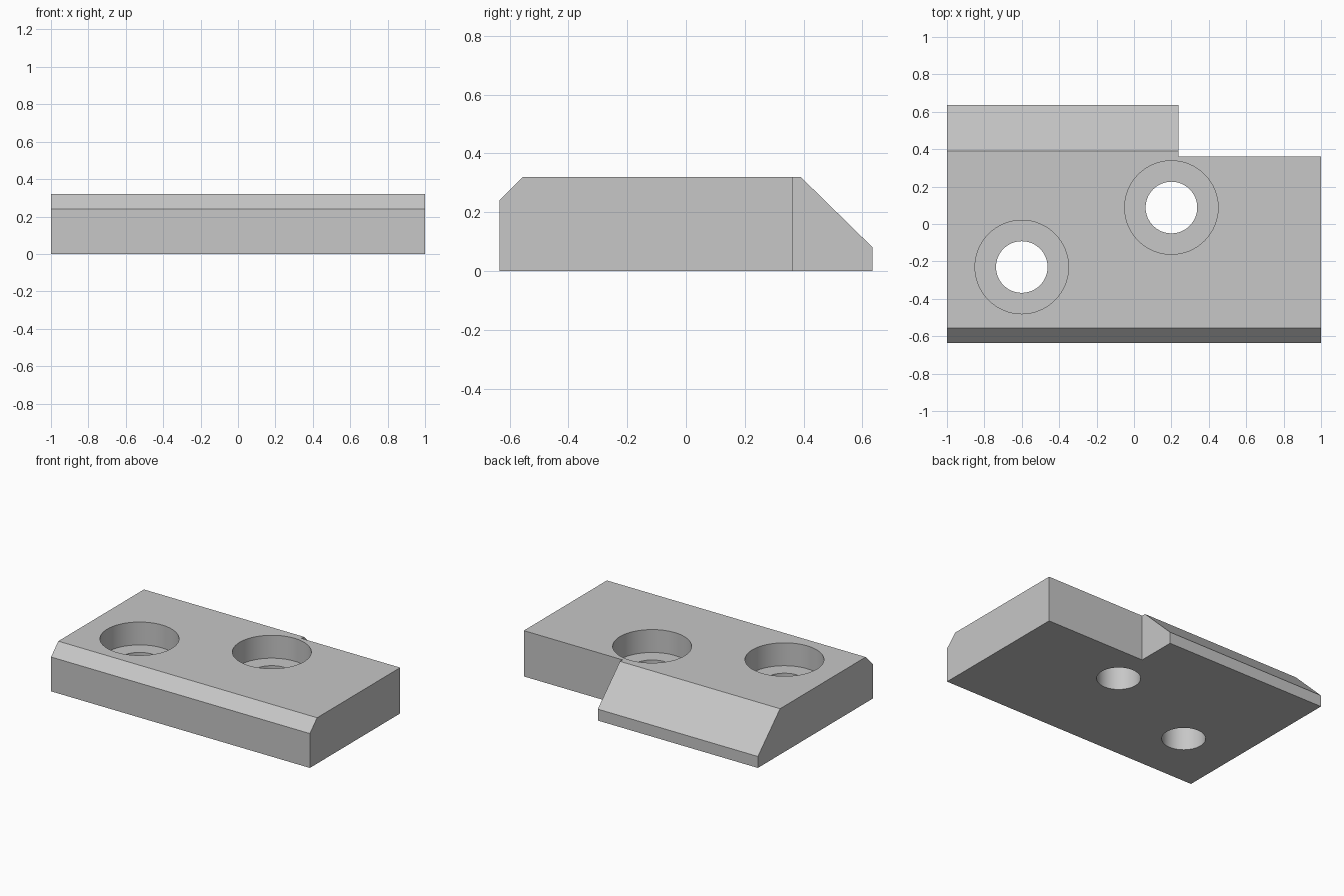
import bpy
import bmesh
import math

cube = bpy.data.objects.get("Cube")
if cube:
    bpy.data.objects.remove(cube, do_unlink=True)

HEIGHT = 0.32
SEAT_Z = 0.16  # floor of the counterbores

grey = bpy.data.materials.new("plain grey")
grey.use_nodes = True
colour = (0.57, 0.57, 0.57, 1)
grey.diffuse_color = colour
grey.node_tree.nodes["Principled BSDF"].inputs["Base Color"].default_value = colour


def add_object(name, bm):
    bmesh.ops.recalc_face_normals(bm, faces=bm.faces)
    mesh = bpy.data.meshes.new(name)
    bm.to_mesh(mesh)
    bm.free()
    mesh.materials.append(grey)
    obj = bpy.data.objects.new(name, mesh)
    bpy.context.collection.objects.link(obj)
    return obj


def extrude_profile(name, profile, x0, x1):
    """Sweep a (y, z) outline along x."""
    bm = bmesh.new()
    face = bm.faces.new([bm.verts.new((x0, y, z)) for y, z in profile])
    result = bmesh.ops.extrude_face_region(bm, geom=[face])
    verts = [v for v in result["geom"] if isinstance(v, bmesh.types.BMVert)]
    bmesh.ops.translate(bm, verts=verts, vec=(x1 - x0, 0, 0))
    return add_object(name, bm)


def stepped_bore(name, x, y):
    """Revolve a through hole with a wider counterbore above it."""
    outline = [(0.138, -0.1), (0.138, SEAT_Z), (0.25, SEAT_Z), (0.25, HEIGHT + 0.1)]
    sides = 64
    bm = bmesh.new()
    rings = []
    for r, z in outline:
        angles = [math.tau * i / sides for i in range(sides)]
        rings.append([bm.verts.new((x + r * math.cos(a), y + r * math.sin(a), z))
                      for a in angles])
    for low, high in zip(rings, rings[1:]):
        for i in range(sides):
            j = (i + 1) % sides
            bm.faces.new((low[i], low[j], high[j], high[i]))
    bm.faces.new(rings[0])
    bm.faces.new(rings[-1])
    return add_object(name, bm)


# Block with a small front chamfer and a long rear slope
block = extrude_profile("mounting_block", [
    (-0.635, 0), (0.635, 0), (0.635, 0.08), (0.39, HEIGHT),
    (-0.555, HEIGHT), (-0.635, 0.24)], -1, 1)

# Rear corner notch and the two screw holes
cutters = [
    extrude_profile("notch_cutter",
                    [(0.362, -0.1), (0.8, -0.1), (0.8, 0.5), (0.362, 0.5)], 0.237, 1.2),
    stepped_bore("right_bore_cutter", -0.6, -0.23),
    stepped_bore("left_bore_cutter", 0.2, 0.088),
]

bpy.ops.object.select_all(action="DESELECT")
block.select_set(True)
bpy.context.view_layer.objects.active = block
for cutter in cutters:
    cut = block.modifiers.new(cutter.name, "BOOLEAN")
    cut.operation = "DIFFERENCE"
    cut.solver = "EXACT"
    cut.object = cutter
    bpy.ops.object.modifier_apply(modifier=cut.name)
for cutter in cutters:
    bpy.data.objects.remove(cutter, do_unlink=True)

# Smooth bores, crisp edges
bpy.ops.object.shade_smooth_by_angle(angle=math.radians(25))
